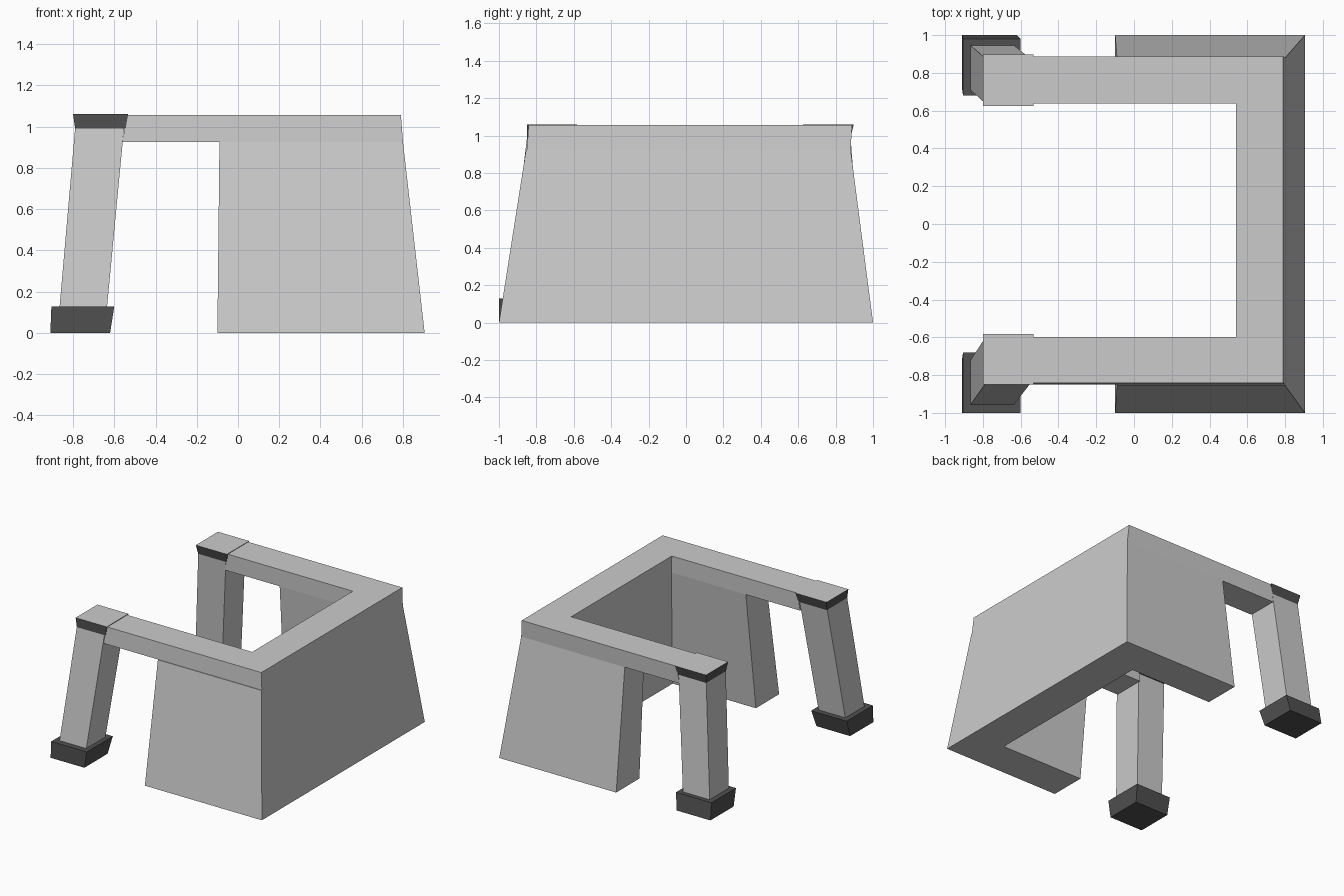
import bpy, bmesh

if "Cube" in bpy.data.objects:
    bpy.data.objects.remove(bpy.data.objects["Cube"])

# Dark trim colour for foot blocks and cap sides
dark = bpy.data.materials.new("dark_trim")
dark.diffuse_color = (0.08, 0.08, 0.08, 1)
dark.use_nodes = True
dark.node_tree.nodes["Principled BSDF"].inputs["Base Color"].default_value = dark.diffuse_color
plain = bpy.data.materials.new("plain_grey")
plain.diffuse_color = (0.8, 0.8, 0.8, 1)
plain.use_nodes = True
plain.node_tree.nodes["Principled BSDF"].inputs["Base Color"].default_value = plain.diffuse_color


def loft(name, rings, mats=()):
    """Solid through stacked outlines; each ring is a list of (x, y, z)."""
    bm = bmesh.new()
    loops = [[bm.verts.new(p) for p in ring] for ring in rings]
    n = len(loops[0])
    for a, b in zip(loops, loops[1:]):
        for i in range(n):
            j = (i + 1) % n
            bm.faces.new((a[i], a[j], b[j], b[i]))
    bm.faces.new(loops[0][::-1])
    top = bm.faces.new(loops[-1])
    if len(mats) > 1:
        top.material_index = 1
    bmesh.ops.recalc_face_normals(bm, faces=bm.faces[:])
    me = bpy.data.meshes.new(name)
    bm.to_mesh(me)
    bm.free()
    for m in mats:
        me.materials.append(m)
    ob = bpy.data.objects.new(name, me)
    bpy.context.collection.objects.link(ob)
    return ob


def rect(x0, x1, y0, y1, z):
    return [(x0, y0, z), (x1, y0, z), (x1, y1, z), (x0, y1, z)]


def u_shape(end, xo, xi, front, back, z):
    """U outline open to -x; front and back are (outer y, inner y)."""
    (fo, fi), (bo, bi) = front, back
    return [(x, y, z) for x, y in ((end, fo), (xo, fo), (xo, bo), (end, bo),
                                   (end, bi), (xi, bi), (xi, fi), (end, fi))]


# Tapered three-sided wall
loft("wall", [
    u_shape(-0.10, 0.905, 0.615, (-1.0, -0.715), (1.0, 0.715), 0),
    u_shape(-0.09, 0.80, 0.55, (-0.855, -0.605), (0.88, 0.64), 0.925)])

# Top beam frame running out to the posts
loft("beam_frame", [
    u_shape(-0.56, 0.80, 0.545, (-0.85, -0.60), (0.88, 0.64), 0.925),
    u_shape(-0.54, 0.79, 0.54, (-0.842, -0.597), (0.888, 0.638), 1.056)])

# Posts: (y range) at foot base, foot top, post base, post top, cap base, cap top
posts = {
    "front": ((-1, -0.715), (-1, -0.68), (-0.955, -0.72),
              (-0.85, -0.605), (-0.85, -0.6), (-0.85, -0.583)),
    "back": ((0.715, 1), (0.68, 0.98), (0.71, 0.945),
             (0.64, 0.88), (0.64, 0.88), (0.625, 0.897)),
}
for side, (f0, f1, p0, p1, c0, c1) in posts.items():
    loft(side + "_foot", [rect(-0.91, -0.62, *f0, 0),
                          rect(-0.905, -0.60, *f1, 0.128)], (dark,))
    loft(side + "_post", [rect(-0.865, -0.635, *p0, 0.128),
                          rect(-0.79, -0.553, *p1, 0.99)])
    loft(side + "_cap", [rect(-0.79, -0.545, *c0, 0.99),
                         rect(-0.80, -0.533, *c1, 1.06)], (dark, plain))
